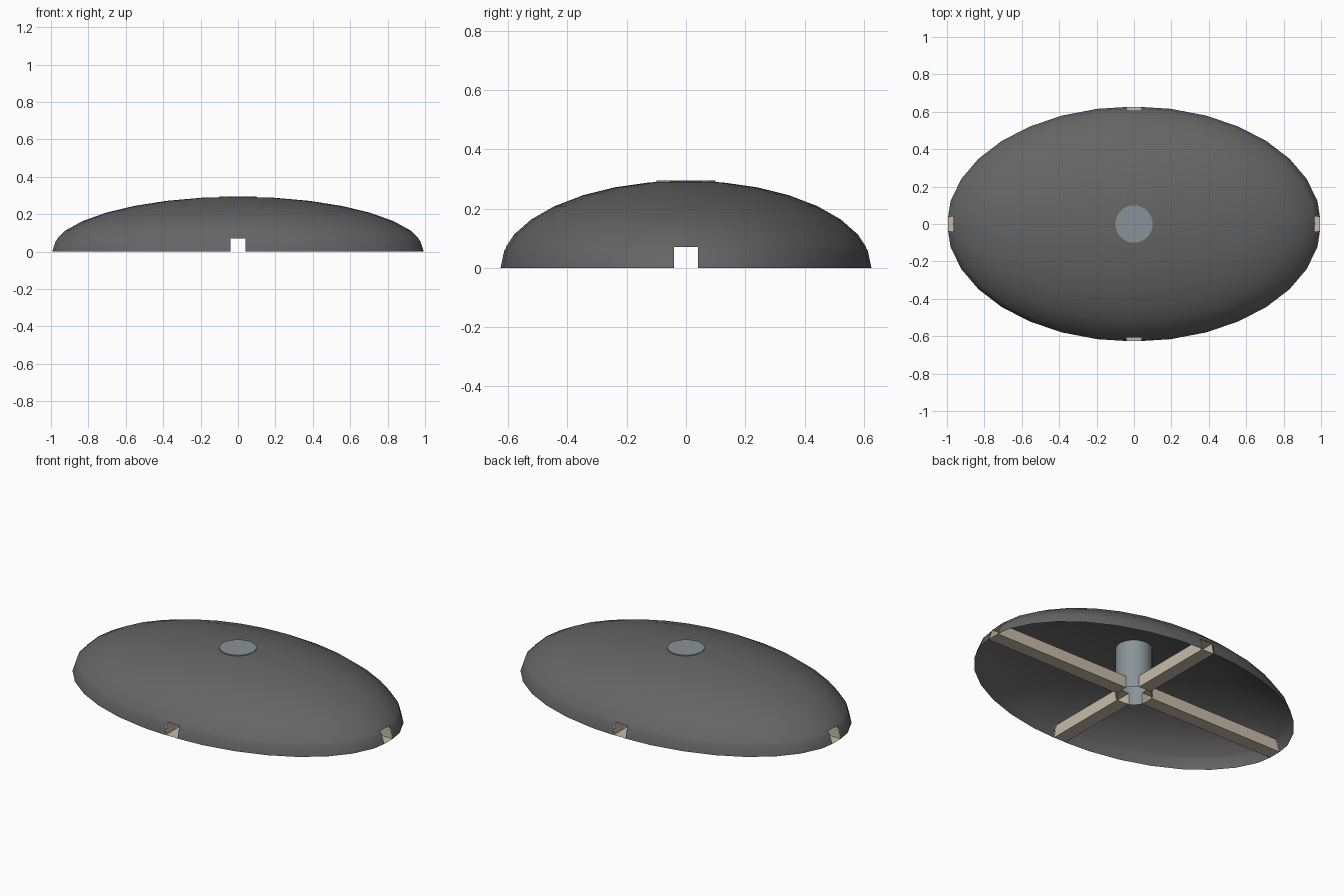
import bpy, bmesh, math
from mathutils import Vector

if "Cube" in bpy.data.objects:
    bpy.data.objects.remove(bpy.data.objects["Cube"])

A, B, H = 1.0, 0.628, 0.294     # dome half length, half width, height
W, T, R = 0.04, 0.07, 0.10      # tunnel half width, tunnel height, shaft radius


def material(name, rgb):
    m = bpy.data.materials.new(name)
    m.diffuse_color = (*rgb, 1)
    m.use_nodes = True
    m.node_tree.nodes["Principled BSDF"].inputs["Base Color"].default_value = m.diffuse_color
    return m


dark = material("dark_grey", (0.13, 0.13, 0.13))
tan = material("tan", (0.58, 0.50, 0.39))
steel = material("blue_grey", (0.25, 0.29, 0.31))


def finish(bm, name, mat, angle=None):
    me = bpy.data.meshes.new(name)
    bm.to_mesh(me)
    bm.free()
    me.materials.append(mat)
    ob = bpy.data.objects.new(name, me)
    bpy.context.collection.objects.link(ob)
    if angle:
        bpy.ops.object.select_all(action='DESELECT')
        ob.select_set(True)
        bpy.context.view_layer.objects.active = ob
        bpy.ops.object.shade_smooth_by_angle(angle=math.radians(angle))
    return ob


def bisect(bm, co, no, **kw):
    geom = bm.verts[:] + bm.edges[:] + bm.faces[:]
    bmesh.ops.bisect_plane(bm, geom=geom, dist=1e-6, plane_co=co, plane_no=no, **kw)


def cut_openings(bm):
    """Cut the four rectangular tunnel openings out of a shell."""
    bisect(bm, (0, 0, T), (0, 0, 1))
    for s in (-W, W):
        bisect(bm, (s, 0, 0), (1, 0, 0))
        bisect(bm, (0, s, 0), (0, 1, 0))
    gone = []
    for f in bm.faces:
        c = f.calc_center_median()
        if c.z < T and (abs(c.x) < W or abs(c.y) < W):
            gone.append(f)
    bmesh.ops.delete(bm, geom=gone, context='FACES')


# Open half-ellipsoid dome
bm = bmesh.new()
bmesh.ops.create_uvsphere(bm, u_segments=32, v_segments=16, radius=1)
bisect(bm, (0, 0, 0), (0, 0, 1), clear_inner=True)
bmesh.ops.scale(bm, vec=(A, B, H), verts=bm.verts)
cut_openings(bm)
finish(bm, "dome_shell", dark, 50)

# Central hollow shaft, closed at the top, open at the bottom
bm = bmesh.new()
bmesh.ops.create_cone(bm, cap_ends=True, segments=32, radius1=R, radius2=R, depth=H + 0.001)
bmesh.ops.translate(bm, vec=(0, 0, (H + 0.001) / 2), verts=bm.verts)
bmesh.ops.delete(bm, geom=[f for f in bm.faces if f.normal.z < -0.5], context='FACES_ONLY')
cut_openings(bm)
finish(bm, "central_shaft", steel, 30)

# Four square tunnels from the shaft to the dome wall, open at both ends
start = math.sqrt(R * R - W * W)
for name, d, reach in (("right", (1, 0), A), ("left", (-1, 0), A),
                       ("back", (0, 1), B), ("front", (0, -1), B)):
    out = Vector((*d, 0))
    side = Vector((-d[1], d[0], 0)) * W
    up = Vector((0, 0, T))
    bm = bmesh.new()
    rings = []
    for low, high in ((start, start), (0.994 * reach, 0.966 * reach)):
        rings.append([bm.verts.new(p) for p in (
            out * low - side, out * low + side,
            out * high + side + up, out * high - side + up)])
    for i in range(4):
        j = (i + 1) % 4
        bm.faces.new((rings[0][i], rings[0][j], rings[1][j], rings[1][i]))
    bmesh.ops.recalc_face_normals(bm, faces=bm.faces)
    finish(bm, name + "_tunnel", tan)
